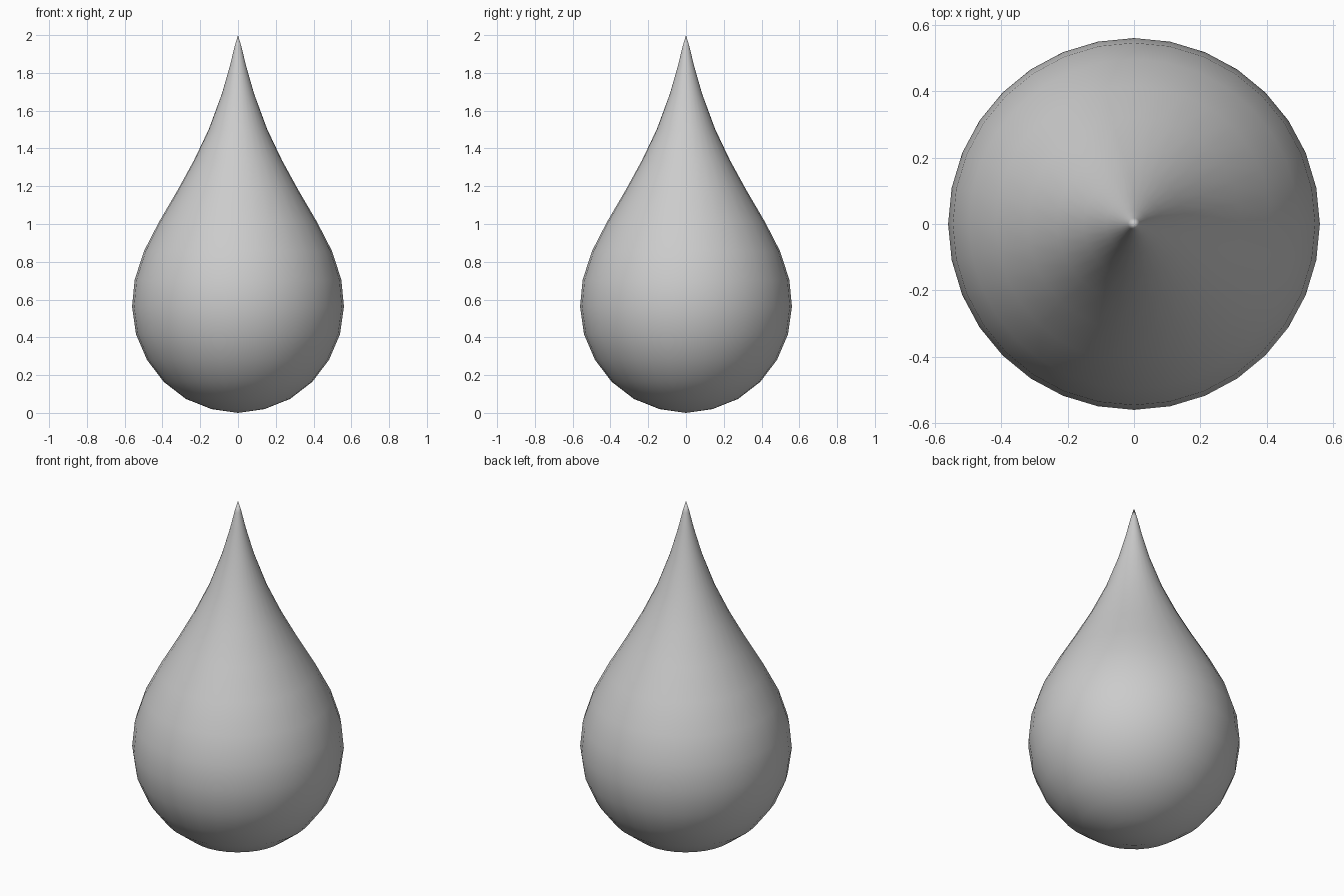
import bpy, bmesh, math

if "Cube" in bpy.data.objects:
    bpy.data.objects.remove(bpy.data.objects["Cube"])

# Teardrop half-profile (radius, height), bottom pole to tip
PROFILE = [(0, 0), (0.14, 0.02), (0.276, 0.074), (0.393, 0.164), (0.482, 0.281),
           (0.54, 0.416), (0.561, 0.562), (0.547, 0.705), (0.498, 0.856),
           (0.417, 1.013), (0.322, 1.175), (0.233, 1.337), (0.154, 1.503),
           (0.085, 1.69), (0.042, 1.84), (0.018, 1.94), (0, 2)]
SIDES = 32

# Spin the profile into a closed body
bm = bmesh.new()
verts = [bm.verts.new((r, 0, z)) for r, z in PROFILE]
edges = [bm.edges.new(pair) for pair in zip(verts, verts[1:])]
bmesh.ops.spin(bm, geom=verts + edges, cent=(0, 0, 0), axis=(0, 0, 1),
               angle=2 * math.pi, steps=SIDES)
bmesh.ops.remove_doubles(bm, verts=bm.verts[:], dist=0.0005)
bmesh.ops.recalc_face_normals(bm, faces=bm.faces[:])
for face in bm.faces:
    face.smooth = True

mesh = bpy.data.meshes.new("teardrop")
bm.to_mesh(mesh)
bm.free()
bpy.context.collection.objects.link(bpy.data.objects.new("teardrop", mesh))
